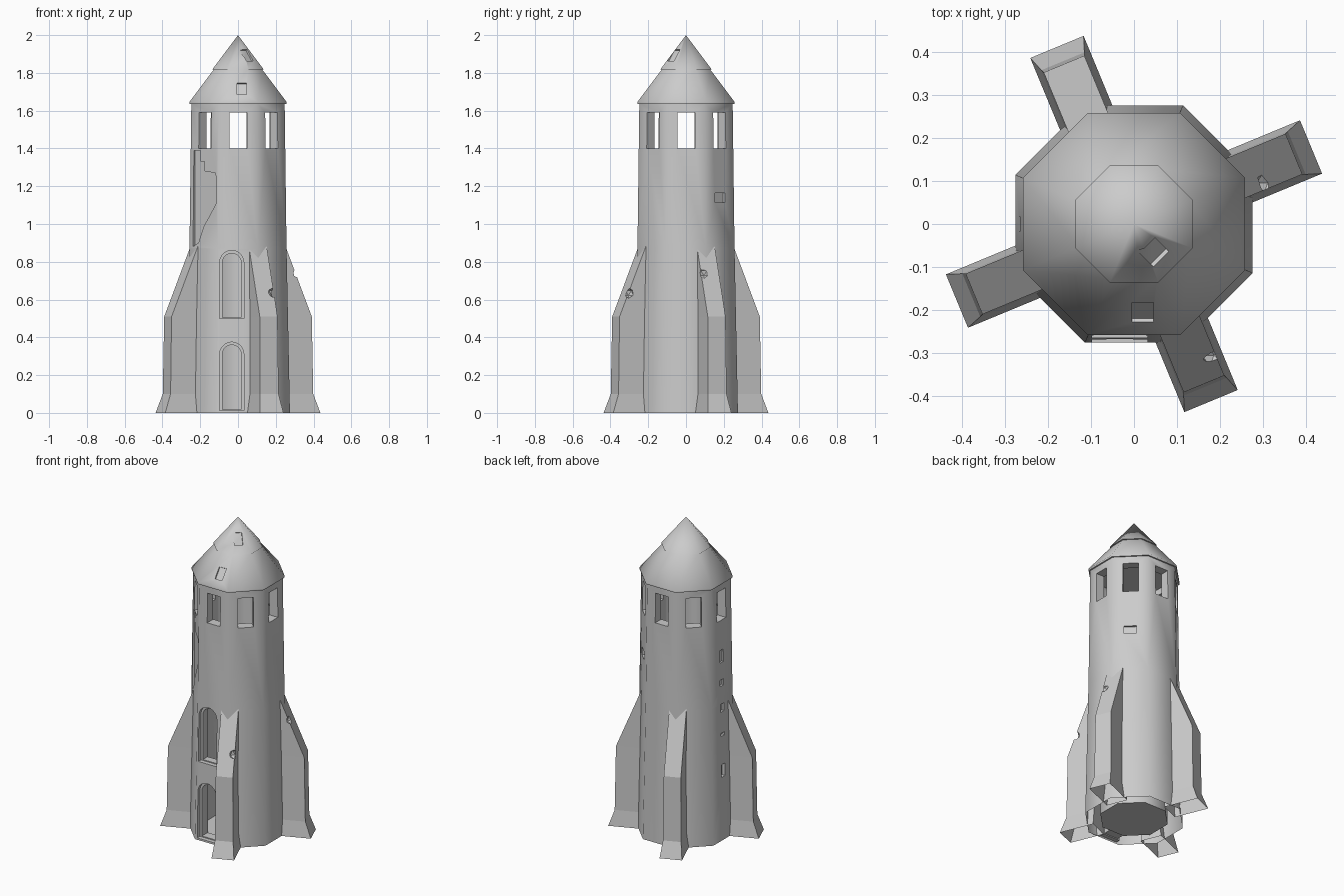
import bpy, bmesh, math
from mathutils import Vector, Matrix

cube = bpy.data.objects.get("Cube")
if cube:
    bpy.data.objects.remove(cube)

stone = bpy.data.materials.new("grey_stone")
stone.use_nodes = True
stone.diffuse_color = (0.6, 0.6, 0.6, 1)
stone.node_tree.nodes["Principled BSDF"].inputs["Base Color"].default_value = (0.6, 0.6, 0.6, 1)

SIDES = 8
STEP = math.tau / SIDES
FRONT = -math.pi / 2


def finish(name, bm):
    bmesh.ops.recalc_face_normals(bm, faces=bm.faces)
    mesh = bpy.data.meshes.new(name)
    bm.to_mesh(mesh)
    bm.free()
    mesh.materials.append(stone)
    ob = bpy.data.objects.new(name, mesh)
    bpy.context.collection.objects.link(ob)
    return ob


def on_face(angle, r, t, z):
    """Point at distance r out along the angle, t sideways and z up."""
    n = Vector((math.cos(angle), math.sin(angle), 0))
    return n * r + Vector((-n.y, n.x, 0)) * t + Vector((0, 0, z))


def loft(name, rings, cap_top=True):
    bm = bmesh.new()
    rows = [[bm.verts.new(p) for p in ring] for ring in rings]
    for a, b in zip(rows, rows[1:]):
        for i in range(len(a)):
            j = (i + 1) % len(a)
            bm.faces.new((a[i], a[j], b[j], b[i]))
    bm.faces.new(rows[0])
    bm.faces.new(rows[-1])
    bmesh.ops.remove_doubles(bm, verts=bm.verts, dist=1e-5)
    return finish(name, bm)


def octagon_loft(name, profile):
    """Eight-sided body from (flat-to-centre radius, height) pairs."""
    k = 1 / math.cos(STEP / 2)
    return loft(name, [[on_face((i + 0.5) * STEP, r * k, 0, z) for i in range(SIDES)]
                       for r, z in profile])


def prism(points, angle, r0, r1):
    """Cutter with a (sideways, height) outline, running from r0 to r1."""
    return loft("cutter", [[on_face(angle, r, t, z) for t, z in points] for r in (r0, r1)])


def rect(t, z, w, h):
    return [(t - w / 2, z - h / 2), (t + w / 2, z - h / 2),
            (t + w / 2, z + h / 2), (t - w / 2, z + h / 2)]


def arch(t, z0, top, half):
    arc = [(t + half * math.cos(a), top - half + half * math.sin(a))
           for a in (math.pi * i / 10 for i in range(11))]
    return [(t - half, z0), (t + half, z0)] + arc


def cut(ob, cutters):
    for c in cutters:
        mod = ob.modifiers.new("cut", "BOOLEAN")
        mod.operation, mod.solver, mod.object = "DIFFERENCE", "EXACT", c
        c.hide_render = True
        bpy.context.view_layer.objects.active = ob
        bpy.ops.object.modifier_apply(modifier=mod.name)
        bpy.data.objects.remove(c)


def open_bottom(ob):
    bm = bmesh.new()
    bm.from_mesh(ob.data)
    floor = [f for f in bm.faces if all(v.co.z < 0.001 for v in f.verts)]
    bmesh.ops.delete(bm, geom=floor, context="FACES")
    bm.to_mesh(ob.data)
    bm.free()


def smooth(ob):
    bpy.ops.object.select_all(action="DESELECT")
    ob.select_set(True)
    bpy.context.view_layer.objects.active = ob
    bpy.ops.object.shade_smooth_by_angle(angle=math.radians(50))


# Hollow tapering tower wall
wall = octagon_loft("tower_wall", [(0.275, 0), (0.257, 0.87), (0.247, 1.64)])
cutters = [octagon_loft("hollow", [(0.19, 0.01), (0.19, 1.63)])]

# Lookout windows on every side
for i in range(SIDES):
    cutters.append(prism(rect(0.002, 1.495, 0.092, 0.19), i * STEP, 0.1, 0.4))

# Arched door and arched window, each with a stepped surround
for z0, top, face in ((0.012, 0.375, 0.268), (0.5, 0.86, 0.258)):
    cutters.append(prism(arch(-0.033, z0, top, 0.064), FRONT, face - 0.02, 0.4))
    cutters.append(prism(arch(-0.033, z0 + 0.006, top - 0.015, 0.05), FRONT, 0.1, 0.4))

# Flaked plaster patch beside the front
patch = [(-0.03, 1.39), (-0.03, 1.33), (0, 1.33), (0, 1.28), (0.085, 1.27), (0.09, 1.11),
         (0.04, 1.04), (0, 0.99), (-0.04, 0.9), (-0.08, 0.88), (-0.08, 1.39)]
cutters.append(prism(patch, FRONT - STEP, 0.243, 0.4))

# Missing bricks and weathered slits
cutters.append(prism(rect(0, 1.14, 0.075, 0.05), STEP, 0.24, 0.4))
for z, h in ((1.17, 0.08), (1.0, 0.04), (0.84, 0.05), (0.67, 0.02), (0.44, 0.08)):
    cutters.append(prism(rect(0, z, 0.035, h), math.pi, 0.243, 0.4))
cut(wall, cutters)
open_bottom(wall)
smooth(wall)

# Two-tier pointed roof with two lost tiles
roof = octagon_loft("roof", [(0.256, 1.635), (0.258, 1.645), (0.128, 1.818),
                             (0.136, 1.818), (0, 2)])
tiles = []
for pos, turn in (((0.02, -0.205, 1.716), 0), ((0.046, -0.065, 1.893), STEP)):
    bm = bmesh.new()
    bmesh.ops.create_cube(bm, size=1)
    bm.transform(Matrix.Translation(pos) @ Matrix.Rotation(turn, 4, "Z")
                 @ Matrix.Rotation(math.radians(54), 4, "X")
                 @ Matrix.Diagonal((0.05, 0.075, 0.018, 1)))
    tiles.append(finish("cutter", bm))
cut(roof, tiles)
smooth(roof)

# Four splayed buttresses on alternate corners, two of them chipped
levels = [(0, 0.448, 0.067), (0.1, 0.412, 0.054), (0.51, 0.405, 0.051), (0.917, 0.24, 0.051)]
names = ("right", "back", "left", "front")
chips = {"front": (0.185, -0.305, 0.635), "right": (0.31, 0.095, 0.74)}
for i, name in enumerate(names):
    a = STEP / 2 + i * math.pi / 2
    rings = [[on_face(a, r, t + 0.008, z) for r, t in
              ((0.23, -w), (out, -w), (out, w), (0.23, w))] for z, out, w in levels]
    buttress = loft("buttress_" + name, rings)
    if name in chips:
        bm = bmesh.new()
        bmesh.ops.create_icosphere(bm, subdivisions=1, radius=0.03)
        bm.transform(Matrix.Translation(chips[name]))
        cut(buttress, [finish("cutter", bm)])
    open_bottom(buttress)
